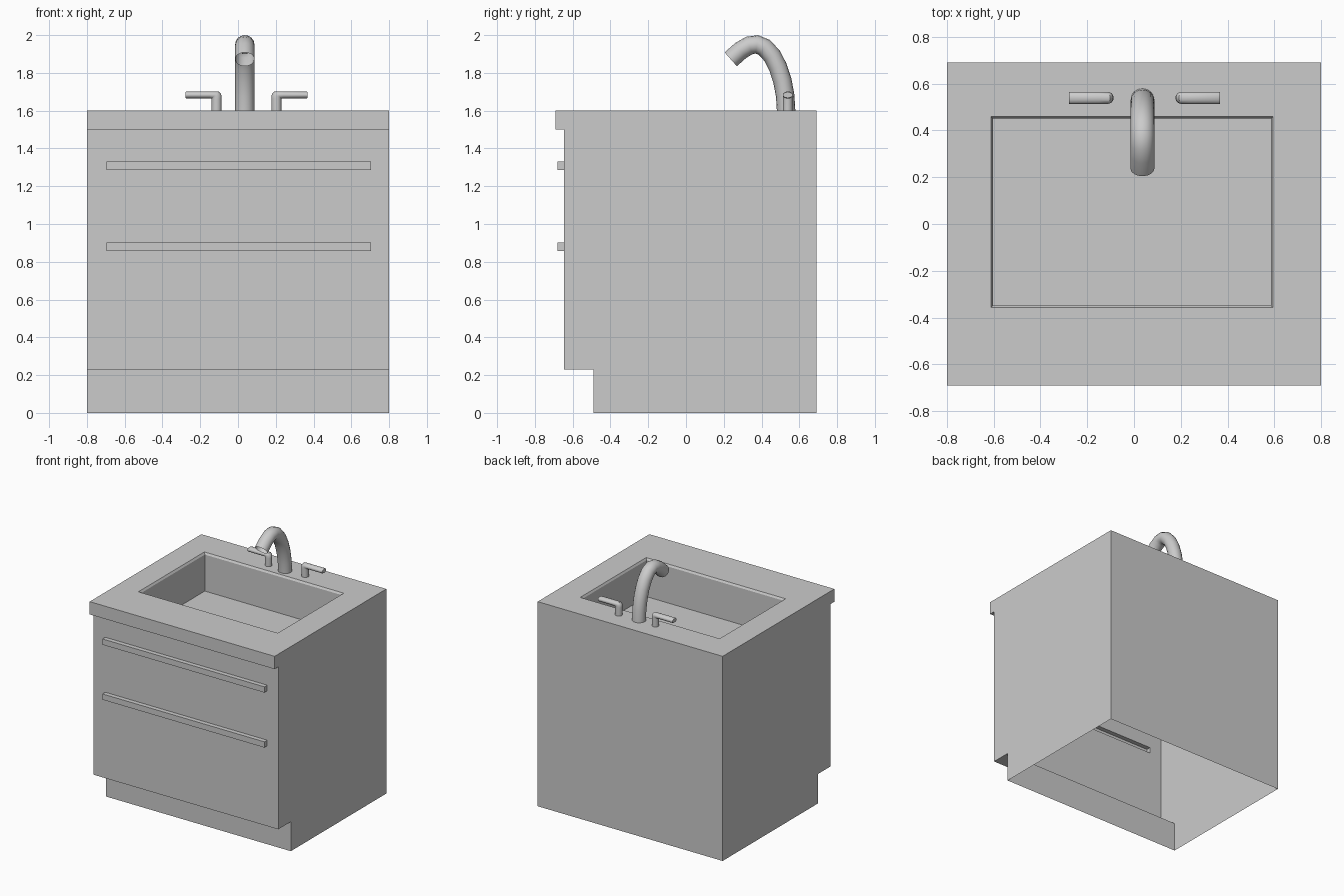
import bpy, bmesh, math
from mathutils import Vector

if "Cube" in bpy.data.objects:
    bpy.data.objects.remove(bpy.data.objects["Cube"])


def make_object(name, bm, smooth=False):
    mesh = bpy.data.meshes.new(name)
    bm.to_mesh(mesh)
    bm.free()
    ob = bpy.data.objects.new(name, mesh)
    bpy.context.collection.objects.link(ob)
    if smooth:
        bpy.ops.object.select_all(action='DESELECT')
        bpy.context.view_layer.objects.active = ob
        ob.select_set(True)
        bpy.ops.object.shade_smooth_by_angle(angle=math.radians(40))
    return ob


def raised_panel(name, to_world, outer, levels):
    """Flat panel whose hole runs through stepped rects to a cap.
    outer = (u0, v0, u1, v1); each level = (rect, height)."""
    bm = bmesh.new()

    def ring(r, w):
        return [bm.verts.new(to_world(u, v, w)) for u, v in
                ((r[0], r[1]), (r[2], r[1]), (r[2], r[3]), (r[0], r[3]))]

    prev = ring(outer, 0)
    for rect, w in levels:
        cur = ring(rect, w)
        for k in range(4):
            n = (k + 1) % 4
            bm.faces.new((prev[k], prev[n], cur[n], cur[k]))
        prev = cur
    bm.faces.new(prev)
    return make_object(name, bm)


def loft(name, sections, half_width, sides=16, cap=False):
    """Tube through elliptical sections: (centre, half axis, width direction)."""
    bm = bmesh.new()
    rings = []
    for c, a, d in sections:
        rings.append([bm.verts.new(c + a * math.cos(t) + d * half_width * math.sin(t))
                      for t in (2 * math.pi * i / sides for i in range(sides))])
    for r, s in zip(rings, rings[1:]):
        for i in range(sides):
            j = (i + 1) % sides
            bm.faces.new((r[i], r[j], s[j], s[i]))
    if cap:
        bm.faces.new(rings[-1])
    bmesh.ops.recalc_face_normals(bm, faces=bm.faces)
    return make_object(name, bm, True)


# Cabinet carcass: side profile swept across the width, open underneath
profile = [(-.49, 0), (.69, 0), (.69, 1.6), (-.69, 1.6),
           (-.69, 1.5), (-.645, 1.5), (-.645, .23), (-.49, .23)]
OPEN_EDGES = (0, 2, 5)  # bottom, worktop and drawer fronts
bm = bmesh.new()
right = [bm.verts.new((.8, y, z)) for y, z in profile]
left = [bm.verts.new((-.8, y, z)) for y, z in profile]
bm.faces.new(right)
bm.faces.new(left[::-1])
for k in range(len(profile)):
    if k not in OPEN_EDGES:
        n = (k + 1) % len(profile)
        bm.faces.new((right[k], left[k], left[n], right[n]))
make_object("cabinet_carcass", bm)

# Drawer fronts with hollow bar pulls
for name, z0, z1, bar in (("lower_drawer_front", .23, 1.09, .857),
                          ("upper_drawer_front", 1.09, 1.5, 1.287)):
    rect = (-.696, bar, .704, bar + .045)
    raised_panel(name, lambda u, v, w: (u, -.645 - w, v), (-.8, z0, .8, z1),
                 [(rect, 0), (rect, .035)])

# Worktop with the sunken basin and its softened lip
inner = (-.602, -.348, .585, .45)
raised_panel("worktop_basin", lambda u, v, w: (u, v, 1.6 + w), (-.8, -.69, .8, .69),
             [((-.612, -.357, .594, .459), 0), (inner, -.015), (inner, -.3)])

# Curved spout
path = [Vector((.036, y, z)) for y, z in
        ((.53, 1.6), (.525, 1.68), (.51, 1.76), (.487, 1.83), (.456, 1.89),
         (.415, 1.935), (.375, 1.951), (.335, 1.945), (.29, 1.919), (.237, 1.872))]
X = Vector((1, 0, 0))
R = .049
sections = []
for i, p in enumerate(path):
    t = (path[min(i + 1, len(path) - 1)] - path[max(i - 1, 0)]).normalized()
    if i == 0:
        t = Vector((0, 0, 1))
    sections.append((p, X.cross(t) * R, X))
loft("spout", sections, R + .002)

# Lever taps, mirrored about the spout: pairs of inner and outer profile points
pairs = [((.185, 1.6), (.132, 1.6)), ((.185, 1.664), (.132, 1.664)),
         ((.185, 1.664), (.134, 1.688)), ((.185, 1.664), (.147, 1.702)),
         ((.195, 1.664), (.195, 1.702)), ((.317, 1.664), (.317, 1.702)),
         ((.323, 1.668), (.323, 1.698))]
for name, side in (("left_tap", -1), ("right_tap", 1)):
    sections = []
    for a, b in pairs:
        p, q = (Vector((.045 + side * d, .539, z)) for d, z in (a, b))
        sections.append(((p + q) / 2, (q - p) / 2, Vector((0, 1, 0))))
    loft(name, sections, .026, cap=True)
